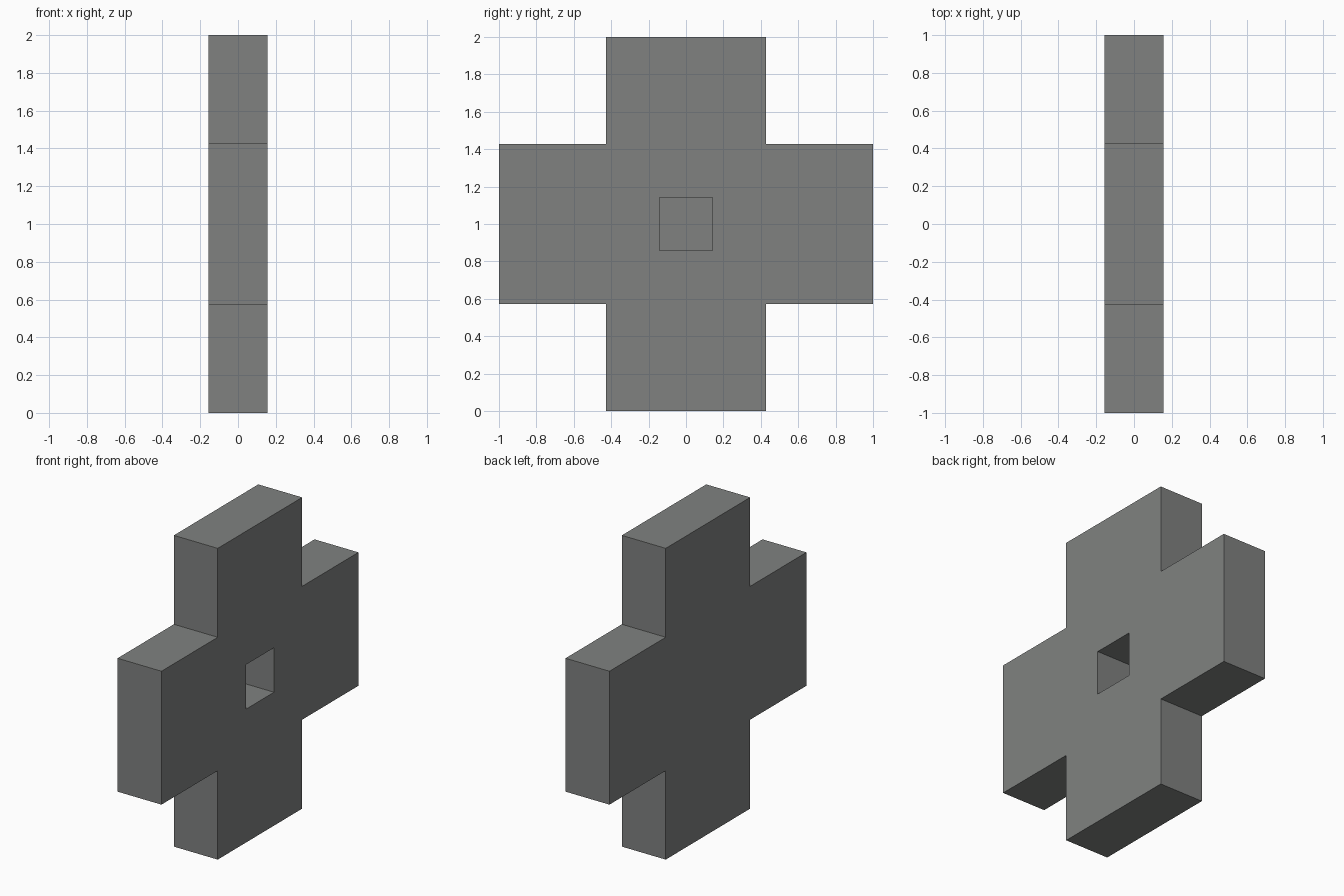
import bpy, bmesh
from mathutils import Vector

if "Cube" in bpy.data.objects:
    bpy.data.objects.remove(bpy.data.objects["Cube"])

HALF_T = 0.156    # half thickness along x
ARM = 3 / 7       # half width of each arm
POCKET = 1 / 7    # half width of the square socket
DEPTH = 2 / 7     # socket depth, blind at the back

bm = bmesh.new()


def panel(y0, y1, z0, z1):
    corners = [(y0, z0), (y0, z1), (y1, z1), (y1, z0)]
    return bm.faces.new([bm.verts.new((-HALF_T, y, z + 1)) for y, z in corners])


# Cross profile: centre square plus four arms
panel(-ARM, ARM, -ARM, ARM)
for s in (-1, 1):
    a, b = sorted((s * ARM, s * 1.0))
    panel(a, b, -ARM, ARM)
    panel(-ARM, ARM, a, b)
bmesh.ops.remove_doubles(bm, verts=bm.verts, dist=1e-4)

# Thicken the profile into a slab
ext = bmesh.ops.extrude_face_region(bm, geom=bm.faces[:], use_keep_orig=True)
bmesh.ops.translate(bm, vec=(2 * HALF_T, 0, 0),
                    verts=[g for g in ext["geom"] if isinstance(g, bmesh.types.BMVert)])
bmesh.ops.recalc_face_normals(bm, faces=bm.faces)

# Square socket sunk into the +x side
centre = min(bm.faces, key=lambda f: (f.calc_center_median() - Vector((HALF_T, 0, 1))).length)
bmesh.ops.inset_individual(bm, faces=[centre], thickness=ARM - POCKET, use_even_offset=True)
floor = bmesh.ops.extrude_discrete_faces(bm, faces=[centre])["faces"][0]
bmesh.ops.translate(bm, vec=(-DEPTH, 0, 0), verts=floor.verts)
bmesh.ops.recalc_face_normals(bm, faces=bm.faces)

mesh = bpy.data.meshes.new("cross_block")
bm.to_mesh(mesh)
bm.free()

# Dark grey finish
grey = bpy.data.materials.new("dark_grey")
grey.diffuse_color = (0.215, 0.222, 0.217, 1)
grey.use_nodes = True
grey.node_tree.nodes["Principled BSDF"].inputs["Base Color"].default_value = grey.diffuse_color
mesh.materials.append(grey)
bpy.context.collection.objects.link(bpy.data.objects.new("cross_block", mesh))
